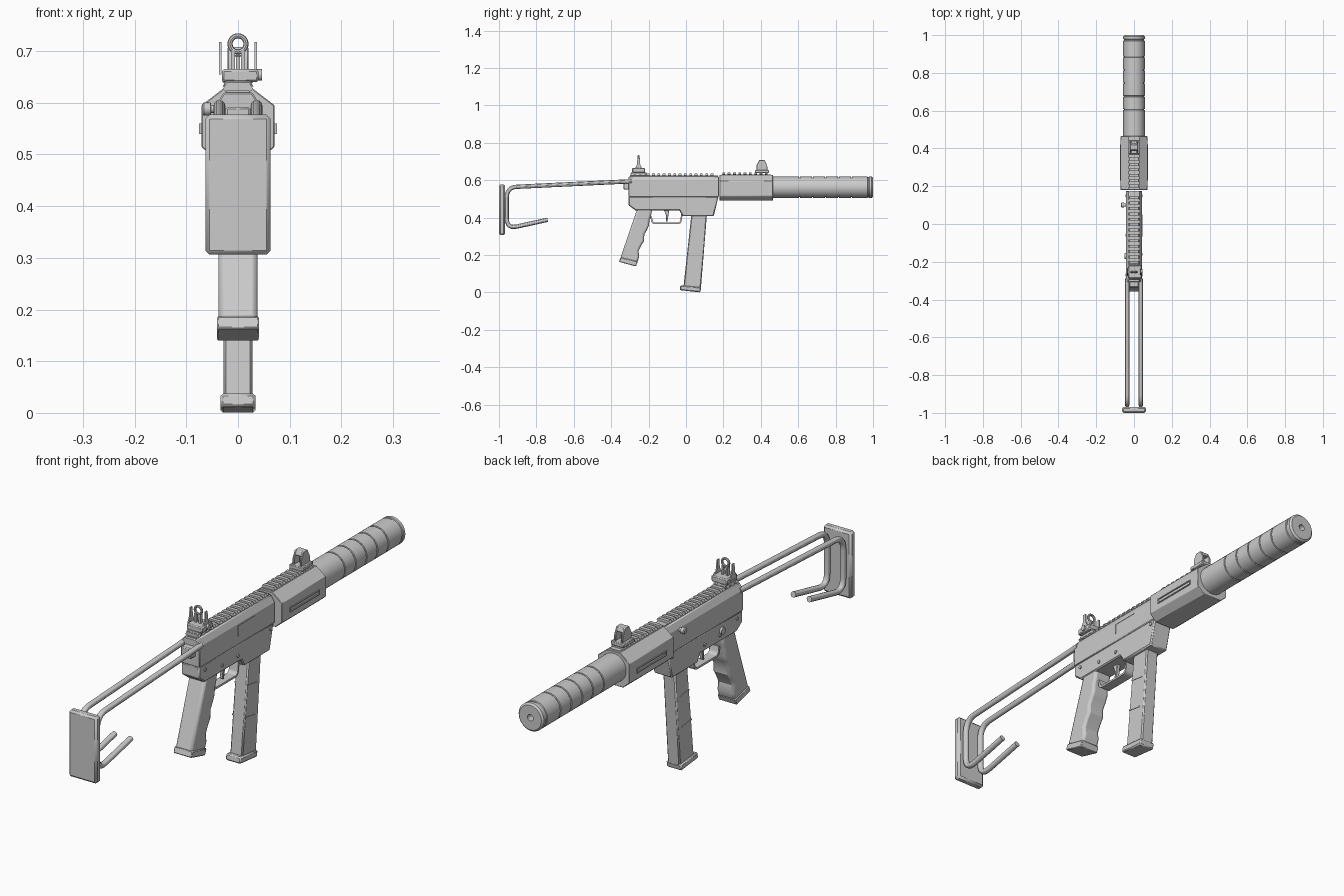
import bpy, bmesh, math
from mathutils import Vector

cube = bpy.data.objects.get("Cube")
if cube:
    bpy.data.objects.remove(cube, do_unlink=True)

grey = bpy.data.materials.new("plain grey")
grey.use_nodes = True
grey.diffuse_color = (0.6, 0.6, 0.6, 1)
grey.node_tree.nodes["Principled BSDF"].inputs["Base Color"].default_value = (0.6, 0.6, 0.6, 1)
parts = []


def finish(name, bm, bevel=0.0, segments=1):
    bmesh.ops.recalc_face_normals(bm, faces=bm.faces[:])
    mesh = bpy.data.meshes.new(name)
    bm.to_mesh(mesh)
    bm.free()
    mesh.materials.append(grey)
    ob = bpy.data.objects.new(name, mesh)
    bpy.context.collection.objects.link(ob)
    if bevel:
        mod = ob.modifiers.new("Bevel", "BEVEL")
        mod.width, mod.segments = bevel, segments
        mod.limit_method, mod.angle_limit = "ANGLE", math.radians(40)
    parts.append(ob)
    return ob


def extrude(name, points, offset, bevel=0.0, segments=1):
    """Closed outline of 3D points pushed along an offset."""
    bm = bmesh.new()
    face = bm.faces.new([bm.verts.new(p) for p in points])
    new = bmesh.ops.extrude_face_region(bm, geom=[face])["geom"]
    bmesh.ops.translate(bm, vec=offset, verts=[g for g in new if isinstance(g, bmesh.types.BMVert)])
    return finish(name, bm, bevel, segments)


def side(name, yz, half, bevel=0.0, x=0.0, segments=1):
    """Side profile, as thick as twice half."""
    return extrude(name, [(x - half, y, z) for y, z in yz], (2 * half, 0, 0), bevel, segments)


def box(name, x, y, z, bevel=0.0):
    """Box from (low, high) pairs."""
    return side(name, [(y[0], z[0]), (y[1], z[0]), (y[1], z[1]), (y[0], z[1])],
                (x[1] - x[0]) / 2, bevel, (x[0] + x[1]) / 2)


def lathe(name, profile, centre, axis="Y", sides=32):
    """Turned part from (radius, distance) pairs."""
    bm = bmesh.new()
    rings = []
    for r, d in profile:
        ring = []
        for i in range(sides):
            a = 2 * math.pi * i / sides
            c, s = r * math.cos(a), r * math.sin(a)
            p = (c, d, s) if axis == "Y" else (d, c, s)
            ring.append(bm.verts.new(Vector(p) + Vector(centre)))
        rings.append(ring)
    for a, b in zip(rings, rings[1:]):
        for i in range(sides):
            j = (i + 1) % sides
            bm.faces.new((a[i], a[j], b[j], b[i]))
    bm.faces.new(rings[0])
    bm.faces.new(rings[-1])
    return finish(name, bm)


def pin(name, x0, x1, y, z, r):
    lathe(name, [(r, x0), (r, x1)], (0, y, z), "X", 16)


def tube(name, points, r, sides=12):
    """Round bar following points in one upright plane."""
    bm = bmesh.new()
    pts = [Vector(p) for p in points]
    rings = []
    for i, p in enumerate(pts):
        t = (pts[min(i + 1, len(pts) - 1)] - pts[max(i - 1, 0)]).normalized()
        u = Vector((1, 0, 0))
        v = t.cross(u)
        rings.append([bm.verts.new(p + r * (u * math.cos(k * math.tau / sides) + v * math.sin(k * math.tau / sides)))
                      for k in range(sides)])
    for a, b in zip(rings, rings[1:]):
        for i in range(sides):
            j = (i + 1) % sides
            bm.faces.new((a[i], a[j], b[j], b[i]))
    bm.faces.new(rings[0])
    bm.faces.new(rings[-1])
    finish(name, bm)


def rounded(corners, radius, steps=6):
    """Round the inner corners of a path."""
    pts = [Vector(c) for c in corners]
    out = [pts[0]]
    for a, b, c in zip(pts, pts[1:], pts[2:]):
        p, q = b + (a - b).normalized() * radius, b + (c - b).normalized() * radius
        for k in range(steps + 1):
            t = k / steps
            out.append(p * (1 - t) ** 2 + b * 2 * t * (1 - t) + q * t * t)
    return out + [pts[-1]]


# Receiver
extrude("upper_receiver", [(x, -0.307, z) for x, z in
        [(-0.043, 0.51), (0.043, 0.51), (0.043, 0.595), (0.028, 0.62), (-0.028, 0.62), (-0.043, 0.595)]],
        (0, 0.483, 0), 0.003)
side("lower_receiver", [(-0.307, 0.513), (-0.307, 0.465), (-0.27, 0.438), (-0.035, 0.438),
     (-0.018, 0.407), (0.148, 0.407), (0.174, 0.513)], 0.041, 0.005)
box("rear_latch", (-0.024, 0.024), (-0.335, -0.3), (0.55, 0.592), 0.004)
for s in (-1, 1):
    for y, z in ((-0.27, 0.49), (-0.06, 0.465), (0.15, 0.495), (-0.16, 0.465)):
        pin("receiver_pin", s * 0.035, s * 0.045, y, z, 0.007)
# Ejection cover, selector and charging handle
box("port_cover_top", (0.042, 0.0445), (-0.06, 0.05), (0.584, 0.588))
box("port_cover_end", (0.042, 0.0445), (-0.06, -0.056), (0.545, 0.588))
pin("selector", -0.05, -0.035, -0.17, 0.48, 0.014)
lathe("charging_handle", [(0.008, -0.035), (0.008, -0.052), (0.013, -0.053), (0.013, -0.066), (0.009, -0.069)],
      (0, 0.1, 0.588), "X", 16)

# Handguard with long side ribs
extrude("handguard", [(x, 0.18, z) for x, z in
        [(-0.042, 0.49), (0.042, 0.49), (0.071, 0.515), (0.071, 0.595), (0.028, 0.628),
         (-0.028, 0.628), (-0.071, 0.595), (-0.071, 0.515)]], (0, 0.285, 0), 0.002)
for s in (-1, 1):
    for z in (0.542, 0.558):
        box("handguard_rib", sorted((s * 0.07, s * 0.075)), (0.23, 0.42), (z - 0.002, z + 0.002))
    for y in (0.23, 0.416):
        box("handguard_rib_end", sorted((s * 0.07, s * 0.075)), (y, y + 0.004), (0.54, 0.56))

# Toothed rails
for name, start, end, z in (("receiver_rail", -0.3, 0.17, 0.617), ("handguard_rail", 0.19, 0.455, 0.623)):
    box(name, (-0.022, 0.022), (start, end), (z, z + 0.007))
    y = start + 0.004
    while y + 0.016 < end:
        extrude(name + "_tooth", [(a, y, z + b) for a, b in
                [(-0.022, 0.004), (0.022, 0.004), (0.03, 0.009), (0.024, 0.018), (-0.024, 0.018), (-0.03, 0.009)]],
                (0, 0.015, 0))
        y += 0.0285

# Suppressor with narrow grooves
profile = [(0.05, 0.45), (0.057, 0.46)]
for i in range(5):
    y = 0.607 + 0.0695 * i
    profile += [(0.057, y - 0.003), (0.053, y - 0.002), (0.053, y + 0.002), (0.057, y + 0.003)]
profile += [(0.057, 0.97), (0.054, 0.972), (0.054, 0.978), (0.057, 0.98), (0.057, 0.993),
            (0.05, 1.0), (0.013, 1.0), (0.012, 0.96)]
lathe("suppressor", profile, (0, 0, 0.562))

# Folding stock
for s in (-1, 1):
    x = s * 0.036
    path = rounded([(x, -0.29, 0.594), (x, -0.958, 0.562), (x, -0.958, 0.34), (x, -0.74, 0.388)], 0.055)
    tube("stock_rod", path, 0.0115)
box("butt_plate", (-0.063, 0.063), (-1.0, -0.968), (0.306, 0.577), 0.008)

# Grip with finger waves, and its base
side("grip", [(-0.26, 0.45), (-0.352, 0.18), (-0.262, 0.157), (-0.25, 0.19), (-0.254, 0.222), (-0.24, 0.25),
     (-0.224, 0.275), (-0.223, 0.31), (-0.208, 0.335), (-0.197, 0.36), (-0.196, 0.385),
     (-0.187, 0.41), (-0.18, 0.45)], 0.038, 0.01, segments=2)
side("grip_base", [(-0.35, 0.187), (-0.358, 0.163), (-0.268, 0.139), (-0.258, 0.165)], 0.041, 0.003)

# Trigger and its guard
guard = rounded([(0, -0.19, 0.405), (0, -0.185, 0.365), (0, -0.025, 0.365), (0, -0.018, 0.42)], 0.02)
inner = rounded([(0, -0.182, 0.405), (0, -0.177, 0.373), (0, -0.032, 0.373), (0, -0.026, 0.42)], 0.016)
side("trigger_guard", [(p.y, p.z) for p in guard + inner[::-1]], 0.02)
side("trigger", [(-0.12, 0.445), (-0.106, 0.41), (-0.108, 0.38), (-0.1, 0.377), (-0.094, 0.41), (-0.09, 0.445)],
     0.008, 0.002)

# Magazine with ribs and base
side("magazine", [(0.03, 0.43), (-0.014, 0.025), (0.079, 0.015), (0.113, 0.43)], 0.028, 0.005)
for y, z in ((0.02, 0.307), (0.005, 0.181)):
    side("magazine_rib", [(y, z), (y + 0.06, z - 0.009), (y + 0.06, z - 0.004), (y, z + 0.005)], 0.03)
side("magazine_base", [(-0.03, 0.038), (-0.034, 0.012), (0.076, 0.0), (0.082, 0.027)], 0.034, 0.005)

# Rear sight
box("rear_sight_clamp", (-0.026, 0.026), (-0.295, -0.21), (0.625, 0.642), 0.003)
box("rear_sight_base", (-0.031, 0.04), (-0.288, -0.218), (0.64, 0.665), 0.004)
pin("rear_sight_knob", 0.035, 0.046, -0.25, 0.654, 0.011)
for s in (-1, 1):
    side("rear_sight_wing", [(-0.275, 0.655), (-0.232, 0.655), (-0.245, 0.685), (-0.247, 0.718), (-0.26, 0.718),
         (-0.262, 0.685)], 0.0025, x=s * 0.034)
    box("rear_sight_leg", sorted((s * 0.006, s * 0.014)), (-0.261, -0.247), (0.66, 0.702))
bpy.ops.mesh.primitive_torus_add(location=(0, -0.254, 0.714), rotation=(math.pi / 2, 0, 0),
                                 major_radius=0.0155, minor_radius=0.005, major_segments=24, minor_segments=8)
ring = bpy.context.object
ring.name = "rear_sight_ring"
ring.data.materials.append(grey)
parts.append(ring)

# Front sight
box("front_sight_base", (-0.03, 0.03), (0.37, 0.443), (0.638, 0.655), 0.003)
for s in (-1, 1):
    side("front_sight_wing", [(0.378, 0.65), (0.378, 0.68), (0.392, 0.708), (0.42, 0.708), (0.434, 0.68),
         (0.436, 0.65)], 0.004, 0.002, x=s * 0.016)
side("front_sight_bridge", [(0.385, 0.69), (0.393, 0.708), (0.42, 0.708), (0.427, 0.69)], 0.017, 0.002)
box("front_sight_post", (-0.004, 0.004), (0.4, 0.412), (0.65, 0.695))

# Smooth the round parts, keep the edges sharp
bpy.ops.object.select_all(action="DESELECT")
for ob in parts:
    ob.select_set(True)
bpy.context.view_layer.objects.active = parts[0]
bpy.ops.object.shade_smooth_by_angle(angle=math.radians(30))
